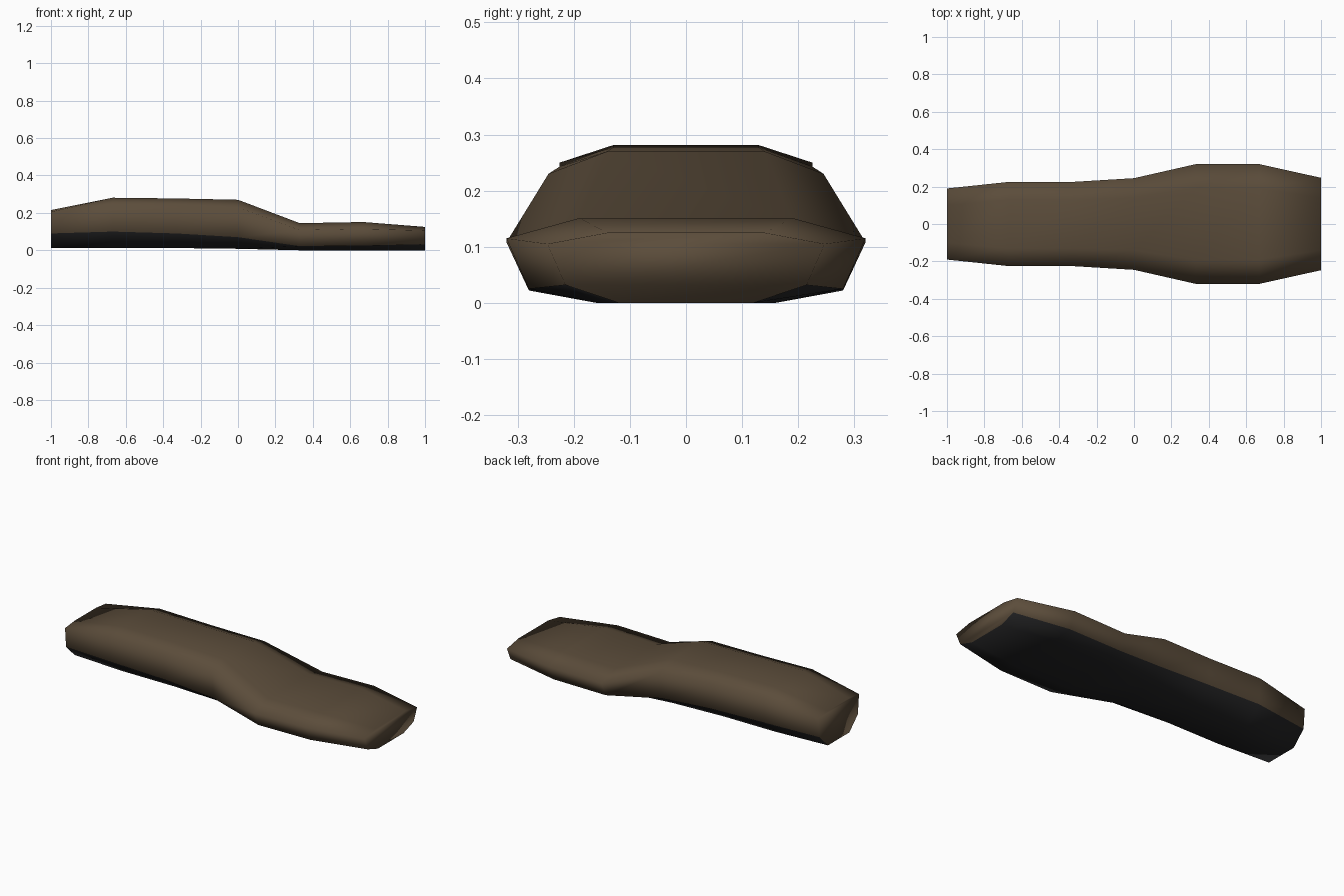
import bpy
import bmesh

if "Cube" in bpy.data.objects:
    bpy.data.objects.remove(bpy.data.objects["Cube"])


def material(name, rgb):
    m = bpy.data.materials.new(name)
    m.diffuse_color = (*rgb, 1)
    m.use_nodes = True
    m.node_tree.nodes["Principled BSDF"].inputs["Base Color"].default_value = m.diffuse_color
    return m


# Cross-sections along the length:
# x, then (half width, height) of top edge, shoulder, lower corner, bottom edge
SECTIONS = [
    (-1.00, (0.10, 0.215), (0.19, 0.205), (0.18, 0.09), (0.10, 0.012)),
    (-0.67, (0.13, 0.281), (0.225, 0.25), (0.215, 0.10), (0.12, 0.012)),
    (-0.33, (0.13, 0.277), (0.225, 0.243), (0.215, 0.09), (0.12, 0.012)),
    (0.00, (0.14, 0.27), (0.245, 0.23), (0.225, 0.07), (0.13, 0.008)),
    (0.33, (0.19, 0.145), (0.32, 0.108), (0.28, 0.022), (0.16, 0.0)),
    (0.67, (0.19, 0.151), (0.32, 0.115), (0.28, 0.025), (0.16, 0.0)),
    (1.00, (0.14, 0.125), (0.247, 0.105), (0.215, 0.032), (0.12, 0.0)),
]

bm = bmesh.new()
rings = []
for x, *points in SECTIONS:
    outline = [(y, z) for y, z in points] + [(-y, z) for y, z in reversed(points)]
    rings.append([bm.verts.new((x, y, z)) for y, z in outline])

# Skin between sections; the faces under the lower corners are the dark sole
count = len(rings[0])
for a, b in zip(rings, rings[1:]):
    for i in range(count):
        j = (i + 1) % count
        face = bm.faces.new((a[i], a[j], b[j], b[i]))
        face.material_index = 1 if i in (2, 3, 4) else 0

# End caps, split into horizontal strips
for ring in (rings[0], rings[-1]):
    for i in range(3):
        bm.faces.new((ring[i], ring[i + 1], ring[6 - i], ring[7 - i]))

bmesh.ops.recalc_face_normals(bm, faces=bm.faces)
for face in bm.faces:
    face.smooth = True

mesh = bpy.data.meshes.new("padded_body")
bm.to_mesh(mesh)
bm.free()
mesh.materials.append(material("brown", (0.105, 0.073, 0.043)))
mesh.materials.append(material("black", (0.017, 0.017, 0.018)))
body = bpy.data.objects.new("padded_body", mesh)
bpy.context.collection.objects.link(body)
